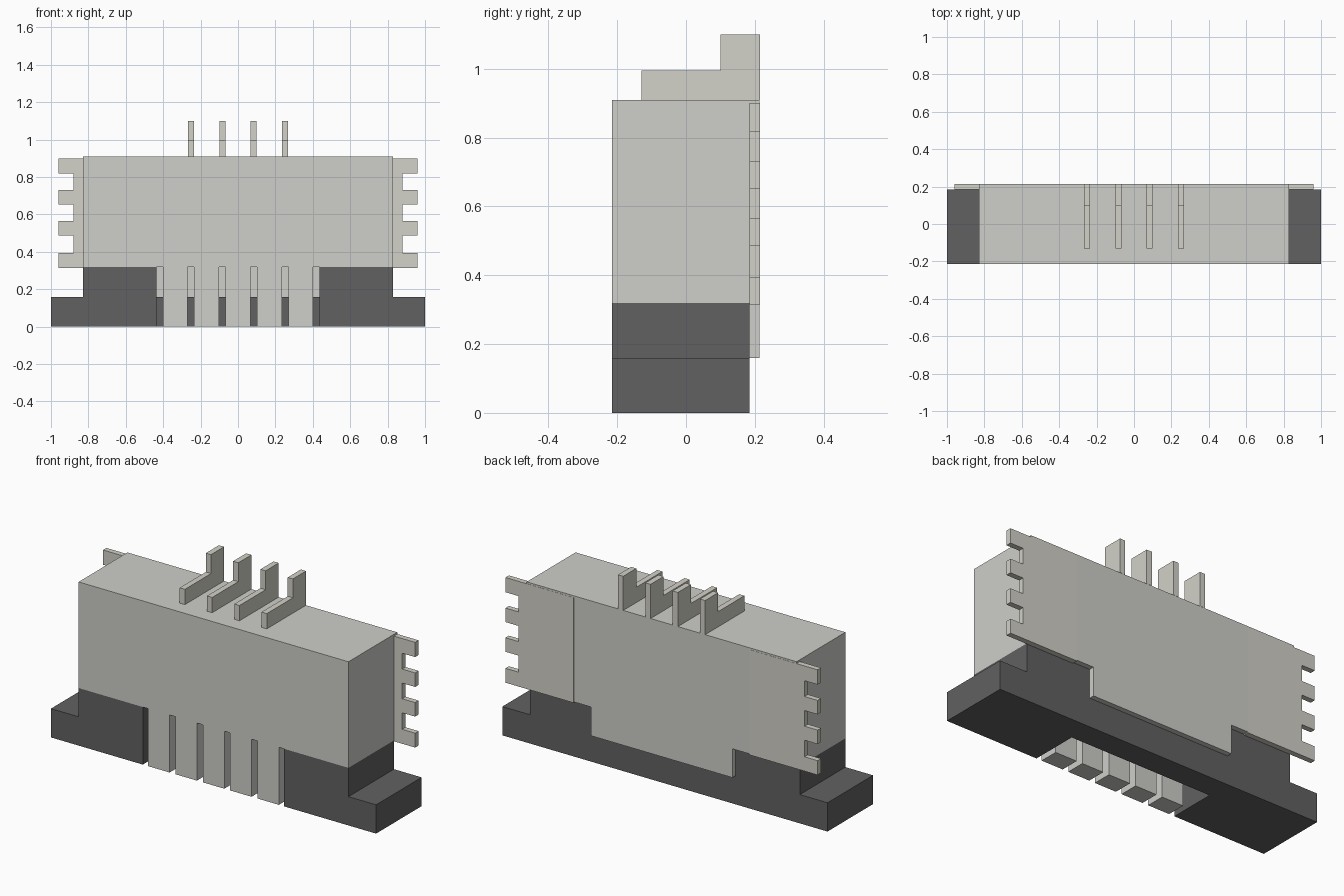
import bpy, bmesh

if "Cube" in bpy.data.objects:
    bpy.data.objects.remove(bpy.data.objects["Cube"])


def material(name, rgb):
    m = bpy.data.materials.new(name)
    m.diffuse_color = (*rgb, 1)
    m.use_nodes = True
    m.node_tree.nodes["Principled BSDF"].inputs["Base Color"].default_value = m.diffuse_color
    return m


dark = material("dark_plastic", (0.12, 0.12, 0.12))
light = material("light_plastic", (0.62, 0.62, 0.59))
metal = material("plated_metal", (0.65, 0.64, 0.58))


def prism(name, profile, axis, a, b, mat):
    """Extrude a 2D profile from a to b: axis 'y' takes (x, z), axis 'x' takes (y, z)."""
    bm = bmesh.new()
    place = (lambda p: (p[0], a, p[1])) if axis == 'y' else (lambda p: (a, p[0], p[1]))
    face = bm.faces.new([bm.verts.new(place(p)) for p in profile])
    ext = bmesh.ops.extrude_face_region(bm, geom=[face])
    shift = (0, b - a, 0) if axis == 'y' else (b - a, 0, 0)
    bmesh.ops.translate(bm, vec=shift,
                        verts=[v for v in ext['geom'] if isinstance(v, bmesh.types.BMVert)])
    bmesh.ops.recalc_face_normals(bm, faces=bm.faces)
    me = bpy.data.meshes.new(name)
    bm.to_mesh(me)
    bm.free()
    ob = bpy.data.objects.new(name, me)
    me.materials.append(mat)
    bpy.context.collection.objects.link(ob)
    return ob


def rect(x0, x1, z0, z1):
    return [(x0, z0), (x1, z0), (x1, z1), (x0, z1)]


def mirrored(half):
    """Complete a right-hand outline symmetrically about x = 0."""
    return half + [(-x, z) for x, z in reversed(half)]


FRONT, BACK, REAR = -0.215, 0.185, 0.215
SLOT, SLOT_BACK = 0.435, 0.05

# Base: rear bar with a notch for the tongue, front blocks either side of the slot
prism("base_rear", mirrored([(1, 0), (1, 0.16), (0.83, 0.16), (0.83, 0.32),
                             (SLOT, 0.32), (SLOT, 0.16)]), 'y', SLOT_BACK, BACK, dark)
for side, s in (("right", 1), ("left", -1)):
    half = [(SLOT, 0), (1, 0), (1, 0.16), (0.83, 0.16), (0.83, 0.32), (SLOT, 0.32)]
    prism("base_front_" + side, [(s * x, z) for x, z in half], 'y', FRONT, SLOT_BACK, dark)

# Housing and rear cover with its lower tongue
prism("housing", rect(-0.83, 0.83, 0.32, 0.91), 'y', FRONT, BACK, light)
prism("rear_cover", mirrored([(SLOT, 0.16), (SLOT, 0.32), (0.83, 0.32), (0.83, 0.91)]),
      'y', BACK, REAR - 0.001, light)

# Toothed side wings
teeth = [(0.315, 0.395), (0.487, 0.565), (0.652, 0.73), (0.818, 0.90)]
comb = [(0.54, 0.90), (0.54, 0.315)]
for i, (z0, z1) in enumerate(teeth):
    if i:
        comb.append((0.88, z0))
    comb += [(0.96, z0), (0.96, z1)]
    if i < len(teeth) - 1:
        comb.append((0.88, z1))
for side, s in (("right", 1), ("left", -1)):
    prism("toothed_wing_" + side, [(s * x, z) for x, z in comb], 'y', BACK, REAR, metal)

# Contact blocks in the front slot
for i in range(5):
    x = (i - 2) * 0.168
    prism(f"contact_block_{i + 1}", rect(x - 0.066, x + 0.066, 0, 0.32),
          'y', FRONT, FRONT + 0.105, light)

# L-shaped pins on top
pin = [(-0.13, 0.91), (REAR, 0.91), (REAR, 1.10), (0.10, 1.10), (0.10, 0.995), (-0.13, 0.995)]
for i in range(4):
    x = (i - 1.5) * 0.168
    prism(f"top_pin_{i + 1}", pin, 'x', x - 0.016, x + 0.016, metal)
